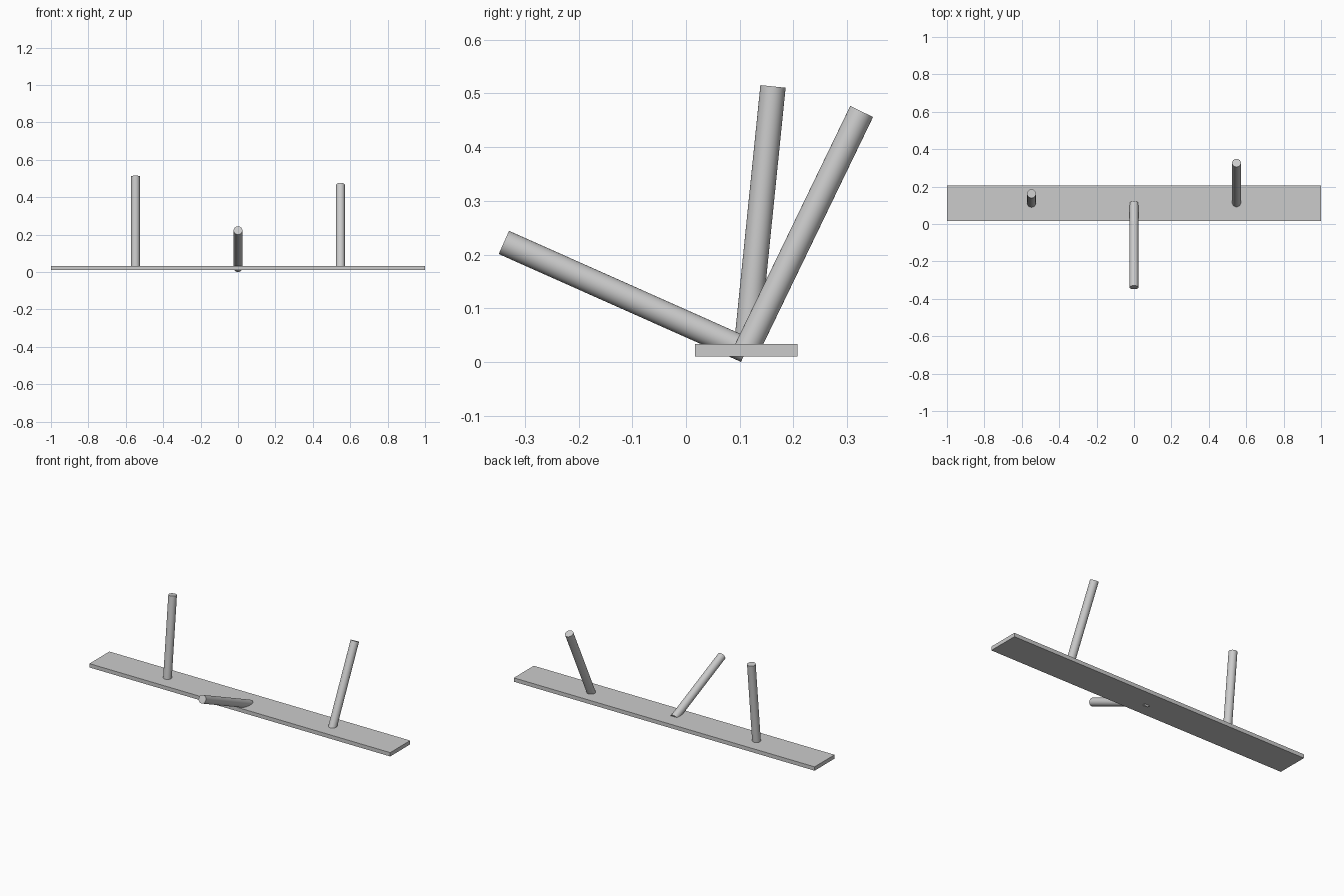
import bpy
import math
from mathutils import Vector

if "Cube" in bpy.data.objects:
    bpy.data.objects.remove(bpy.data.objects["Cube"], do_unlink=True)

# One plain grey for everything
grey = bpy.data.materials.new("light_grey")
grey.use_nodes = True
colour = (0.6, 0.6, 0.6, 1.0)
grey.diffuse_color = colour
grey.node_tree.nodes["Principled BSDF"].inputs["Base Color"].default_value = colour

PIVOT_Y, PIVOT_Z = 0.112, 0.022   # centre line of the board
PEG_RADIUS, PEG_LENGTH = 0.0236, 0.4935


def add_peg(name, x, tilt):
    """Round peg from the board's centre line, tilted about x (positive leans back)."""
    a = math.radians(tilt)
    axis = Vector((0, math.sin(a), math.cos(a)))
    centre = Vector((x, PIVOT_Y, PIVOT_Z)) + axis * PEG_LENGTH / 2
    bpy.ops.mesh.primitive_cylinder_add(vertices=48, radius=PEG_RADIUS, depth=PEG_LENGTH,
                                        location=centre, rotation=(-a, 0, 0))
    peg = bpy.context.object
    peg.name = name
    peg.data.materials.append(grey)
    bpy.ops.object.shade_smooth_by_angle(angle=math.radians(30))


# Long flat board
bpy.ops.mesh.primitive_cube_add(size=1, location=(0, PIVOT_Y, PIVOT_Z))
board = bpy.context.object
board.name = "board"
board.scale = (2.0, 0.19, 0.023)
bpy.ops.object.transform_apply(location=False, rotation=False, scale=True)
board.data.materials.append(grey)

# Three pegs at different tilts
for name, x, tilt in (("right_peg", -0.548, 5.8),
                      ("middle_peg", 0.0, -66.0),
                      ("left_peg", 0.548, 25.8)):
    add_peg(name, x, tilt)
